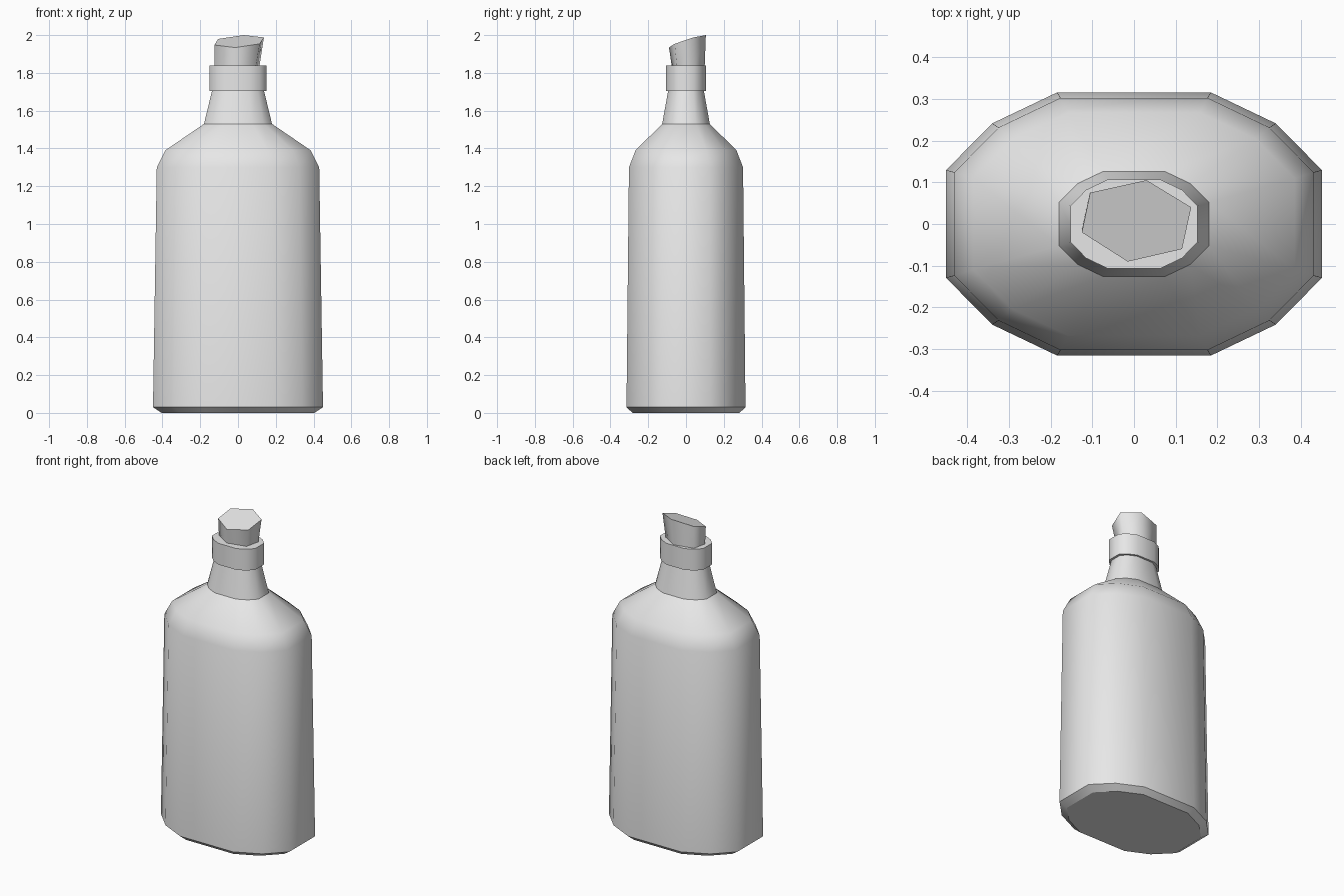
import bpy
import bmesh

cube = bpy.data.objects.get("Cube")
if cube:
    bpy.data.objects.remove(cube, do_unlink=True)

grey = bpy.data.materials.new("plain grey")
grey.use_nodes = True
colour = (0.8, 0.8, 0.8, 1)
grey.diffuse_color = colour
grey.node_tree.nodes["Principled BSDF"].inputs["Base Color"].default_value = colour

# Twelve-sided flask outline, mirrored from one quarter
quarter = [(1, 0.41), (0.755, 0.765), (0.41, 1)]
half = quarter + [(-x, y) for x, y in reversed(quarter)]
outline = half + [(-x, -y) for x, y in half]


def loft(name, rings, sharp_rings):
    """Skin closed rings from bottom to top, capped, with chosen rings kept sharp."""
    bm = bmesh.new()
    loops = [[bm.verts.new(p) for p in ring] for ring in rings]
    n = len(loops[0])
    for low, high in zip(loops, loops[1:]):
        for i in range(n):
            j = (i + 1) % n
            bm.faces.new((low[i], low[j], high[j], high[i]))
    bm.faces.new(loops[0][::-1])
    bm.faces.new(loops[-1])
    for face in bm.faces:
        face.smooth = True
    for r in sharp_rings:
        for i in range(n):
            bm.edges.get((loops[r][i - 1], loops[r][i])).smooth = False
    mesh = bpy.data.meshes.new(name)
    bm.to_mesh(mesh)
    bm.free()
    mesh.materials.append(grey)
    obj = bpy.data.objects.new(name, mesh)
    bpy.context.collection.objects.link(obj)
    return obj


def section(z, rx, ry):
    return [(x * rx, y * ry, z) for x, y in outline]


# Bottle: base bevel, tapering wall, rounded shoulder, neck
loft("bottle_body", [
    section(0, 0.405, 0.283),
    section(0.03, 0.45, 0.315),
    section(1.30, 0.43, 0.302),
    section(1.39, 0.385, 0.267),
    section(1.53, 0.18, 0.126),
    section(1.72, 0.134, 0.092),
], (0, 1, 4, 5))

# Collar around the mouth
loft("neck_collar", [
    section(1.705, 0.152, 0.107),
    section(1.84, 0.152, 0.107),
], (0, 1))

# Stopper: uneven hexagon with a slanted top
hexagon = [(0.137, 0.04), (0.03, 0.105), (-0.105, 0.075),
           (-0.125, -0.02), (-0.015, -0.09), (0.115, -0.06)]
loft("stopper", [
    [(x * 0.9 - 0.012, y * 0.88 + 0.006, 1.82) for x, y in hexagon],
    [(x, y, 1.964 + 0.32 * y + 0.08 * x) for x, y in hexagon],
], (0, 1))
